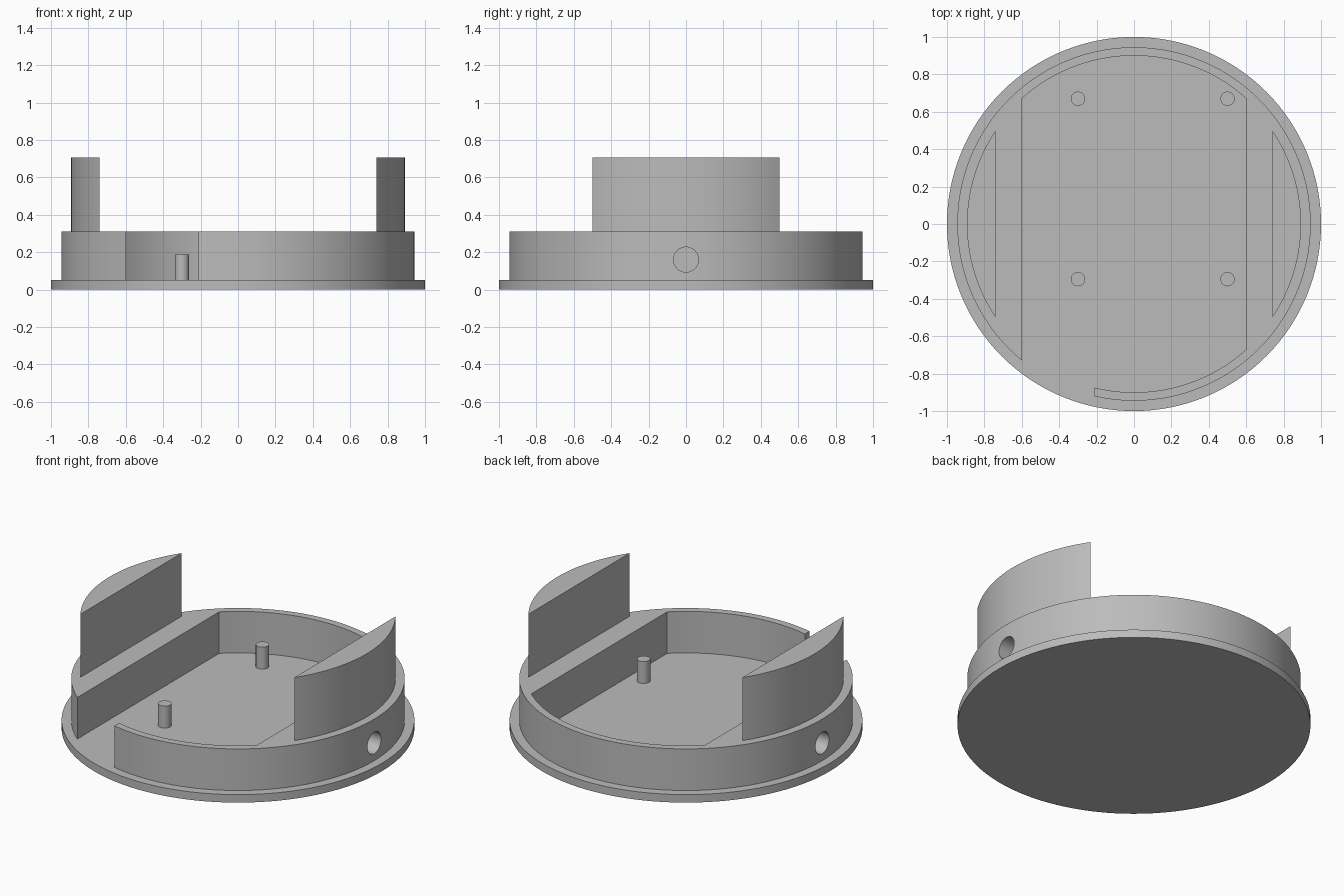
import bpy, bmesh, math
from math import sin, cos, asin, acos, sqrt, pi, radians

cube = bpy.data.objects.get("Cube")
if cube:
    bpy.data.objects.remove(cube, do_unlink=True)

# Single plain grey
grey = bpy.data.materials.new("plain_grey")
grey.use_nodes = True
colour = (0.5, 0.5, 0.5, 1)
grey.diffuse_color = colour
grey.node_tree.nodes["Principled BSDF"].inputs["Base Color"].default_value = colour

OUTER, INNER, PLATE = 0.945, 0.9, 0.05
RIM_TOP, CHORD, GAP = 0.31, 0.6, -0.21


def arc(radius, start, end, steps):
    return [(radius * cos(start + (end - start) * i / steps),
             radius * sin(start + (end - start) * i / steps)) for i in range(steps + 1)]


def prism(name, outline, z0, z1):
    """Extrude a flat outline upwards into a solid."""
    bm = bmesh.new()
    face = bm.faces.new([bm.verts.new((x, y, z0)) for x, y in outline])
    top = bmesh.ops.extrude_face_region(bm, geom=[face])["geom"]
    bmesh.ops.translate(bm, vec=(0, 0, z1 - z0),
                        verts=[g for g in top if isinstance(g, bmesh.types.BMVert)])
    bmesh.ops.recalc_face_normals(bm, faces=bm.faces)
    mesh = bpy.data.meshes.new(name)
    bm.to_mesh(mesh)
    bm.free()
    mesh.materials.append(grey)
    obj = bpy.data.objects.new(name, mesh)
    bpy.context.collection.objects.link(obj)
    return obj


def smooth(obj):
    bpy.ops.object.select_all(action="DESELECT")
    obj.select_set(True)
    bpy.context.view_layer.objects.active = obj
    bpy.ops.object.shade_smooth_by_angle(angle=radians(30))


# Round base plate
smooth(prism("base_plate", arc(1, 0, 2 * pi, 128)[:-1], 0, PLATE))

# Rim: outer circle, solid side segments, thin walls and an opening at the front
corner = acos(CHORD / INNER)
outline = arc(OUTER, -pi / 2 + asin(GAP / OUTER), 2 * pi - acos(-CHORD / OUTER), 120)
outline += arc(INNER, pi - corner, corner, 36)
outline += arc(INNER, -corner, -pi / 2 + asin(GAP / INNER), 24)
rim = prism("rim", outline, PLATE - 0.01, RIM_TOP)

# Blind round holes in both sides of the rim
for side in (-1, 1):
    bpy.ops.mesh.primitive_cylinder_add(vertices=48, radius=0.067, depth=0.2,
                                        location=(side * 0.95, 0, 0.16),
                                        rotation=(0, pi / 2, 0))
    cutter = bpy.context.object
    cutter.name = "hole_cutter"
    cutter.hide_render = True
    cutter.data.materials.append(grey)
    cut = rim.modifiers.new("side_hole", "BOOLEAN")
    cut.operation, cut.solver, cut.object = "DIFFERENCE", "EXACT", cutter
    bpy.context.view_layer.objects.active = rim
    bpy.ops.object.modifier_apply(modifier=cut.name)
    bpy.data.objects.remove(cutter, do_unlink=True)
smooth(rim)

# Upright circular-segment grips on the left and right
half = acos(0.74 / 0.893)
for name, middle in (("left_grip", 0), ("right_grip", pi)):
    smooth(prism(name, arc(0.893, middle - half, middle + half, 40), RIM_TOP - 0.01, 0.705))

# Four mounting pegs
for x in (-0.3, 0.5):
    for y in (-0.295, 0.67):
        peg = prism("mounting_peg", arc(0.038, 0, 2 * pi, 32)[:-1], PLATE - 0.01, 0.187)
        peg.location = (x, y, 0)
        smooth(peg)
